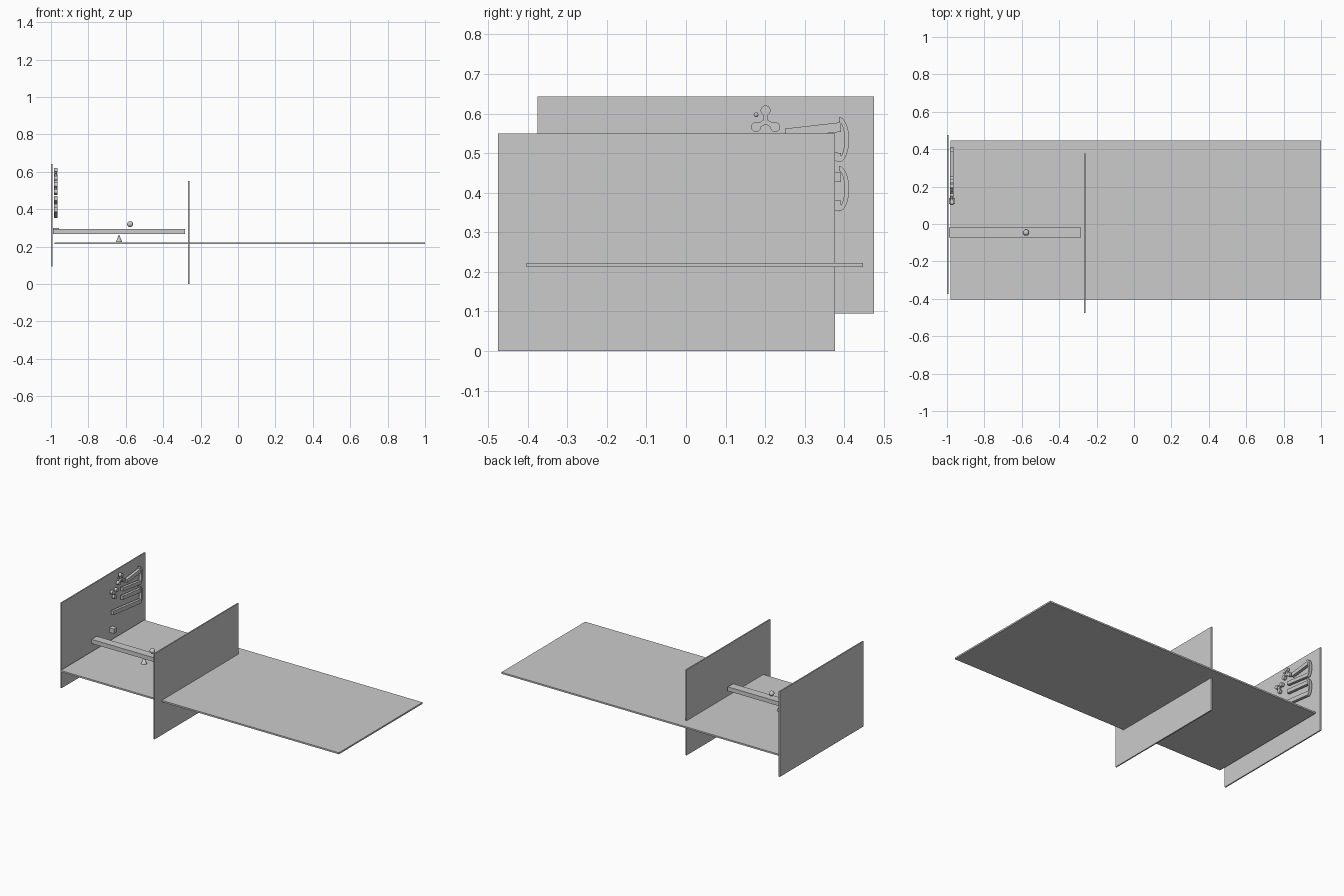
import bpy, bmesh, math
from mathutils import Vector

if "Cube" in bpy.data.objects:
    bpy.data.objects.remove(bpy.data.objects["Cube"])

grey = bpy.data.materials.new("plain grey")
grey.diffuse_color = (0.6, 0.6, 0.6, 1)
grey.use_nodes = True
grey.node_tree.nodes["Principled BSDF"].inputs["Base Color"].default_value = grey.diffuse_color


def finish(obj, name):
    obj.name = name
    obj.data.materials.append(grey)
    return obj


def box(name, x0, x1, y0, y1, z0, z1):
    bpy.ops.mesh.primitive_cube_add(size=1)
    o = bpy.context.object
    for v in o.data.vertices:
        v.co = Vector(((x0 + x1) / 2 + v.co.x * (x1 - x0),
                       (y0 + y1) / 2 + v.co.y * (y1 - y0),
                       (z0 + z1) / 2 + v.co.z * (z1 - z0)))
    return finish(o, name)


def ball(name, loc, r):
    bpy.ops.mesh.primitive_uv_sphere_add(segments=24, ring_count=12, radius=r, location=loc)
    bpy.ops.object.shade_smooth()
    return finish(bpy.context.object, name)


def plate(name, pts, x0=-0.983, x1=-0.965):
    """Extrude a (y, z) outline along x."""
    bm = bmesh.new()
    f = bm.faces.new([bm.verts.new((x0, y, z)) for y, z in pts])
    r = bmesh.ops.extrude_face_region(bm, geom=[f])
    bmesh.ops.translate(bm, vec=(x1 - x0, 0, 0),
                        verts=[g for g in r["geom"] if isinstance(g, bmesh.types.BMVert)])
    bmesh.ops.recalc_face_normals(bm, faces=bm.faces)
    me = bpy.data.meshes.new(name)
    bm.to_mesh(me)
    bm.free()
    o = bpy.data.objects.new(name, me)
    bpy.context.collection.objects.link(o)
    return finish(o, name)


def bar(name, a, b, h):
    """Straight sloping bar between two (y, z) points."""
    plate(name, [(a[0], a[1] - h / 2), (b[0], b[1] - h / 2),
                 (b[0], b[1] + h / 2), (a[0], a[1] + h / 2)])


# Two upright panels and the floor
box("end_panel", -1.0, -0.992, -0.375, 0.475, 0.095, 0.643)
box("middle_panel", -0.268, -0.260, -0.475, 0.377, 0.0, 0.55)
box("floor", -0.98, 1.0, -0.403, 0.447, 0.213, 0.223)

# Seesaw plank on its pivot, with ball, and the block against the wall
box("plank", -0.99, -0.283, -0.073, -0.02, 0.267, 0.294)
bpy.ops.mesh.primitive_cone_add(vertices=24, radius1=0.017, radius2=0, depth=0.042,
                                location=(-0.636, -0.047, 0.245))
bpy.ops.object.shade_smooth_by_angle()
finish(bpy.context.object, "pivot")
ball("ball", (-0.577, -0.046, 0.32), 0.016)
box("block", -0.99, -0.957, 0.107, 0.138, 0.27, 0.30)


# Three-lobed spinners on the end panel
def spinner(name, y, z, r, turn):
    for i in range(3):
        a = math.radians(turn + 120 * i)
        c, s = math.cos(a), math.sin(a)
        cy, cz = y + r * c, z + r * s
        bpy.ops.mesh.primitive_cylinder_add(vertices=24, radius=0.0125, depth=0.018,
                                            location=(-0.974, cy, cz),
                                            rotation=(0, math.pi / 2, 0))
        bpy.ops.object.shade_smooth_by_angle()
        finish(bpy.context.object, f"{name}_lobe_{i + 1}")
        w = 0.006
        plate(f"{name}_arm_{i + 1}", [(y - w * s, z + w * c), (y + w * s, z - w * c),
                                      (cy + w * s, cz - w * c), (cy - w * s, cz + w * c)],
              -0.98, -0.968)


spinner("upper_spinner", 0.201, 0.58, 0.028, 90)
spinner("lower_spinner", 0.135, 0.518, 0.024, 270)
ball("small_ball", (-0.974, 0.177, 0.597), 0.006)


# Two bowed hoops, each with a pair of arms
def bow(name, z):
    arc = [math.radians(-90 + 180 * i / 16) for i in range(17)]
    outer = [(0.387 + 0.025 * math.cos(a), z + 0.057 * math.sin(a)) for a in arc]
    inner = [(0.387 + 0.013 * math.cos(a), z + 0.045 * math.sin(a)) for a in reversed(arc)]
    plate(name, outer + inner)


bow("upper_bow", 0.534)
bow("lower_bow", 0.41)
bar("upper_bow_top_arm", (0.25, 0.55), (0.392, 0.566), 0.024)
bar("upper_bow_bottom_arm", (0.21, 0.512), (0.392, 0.489), 0.022)
bar("lower_bow_top_arm", (0.21, 0.458), (0.392, 0.439), 0.024)
bar("lower_bow_bottom_arm", (0.115, 0.398), (0.392, 0.367), 0.026)
